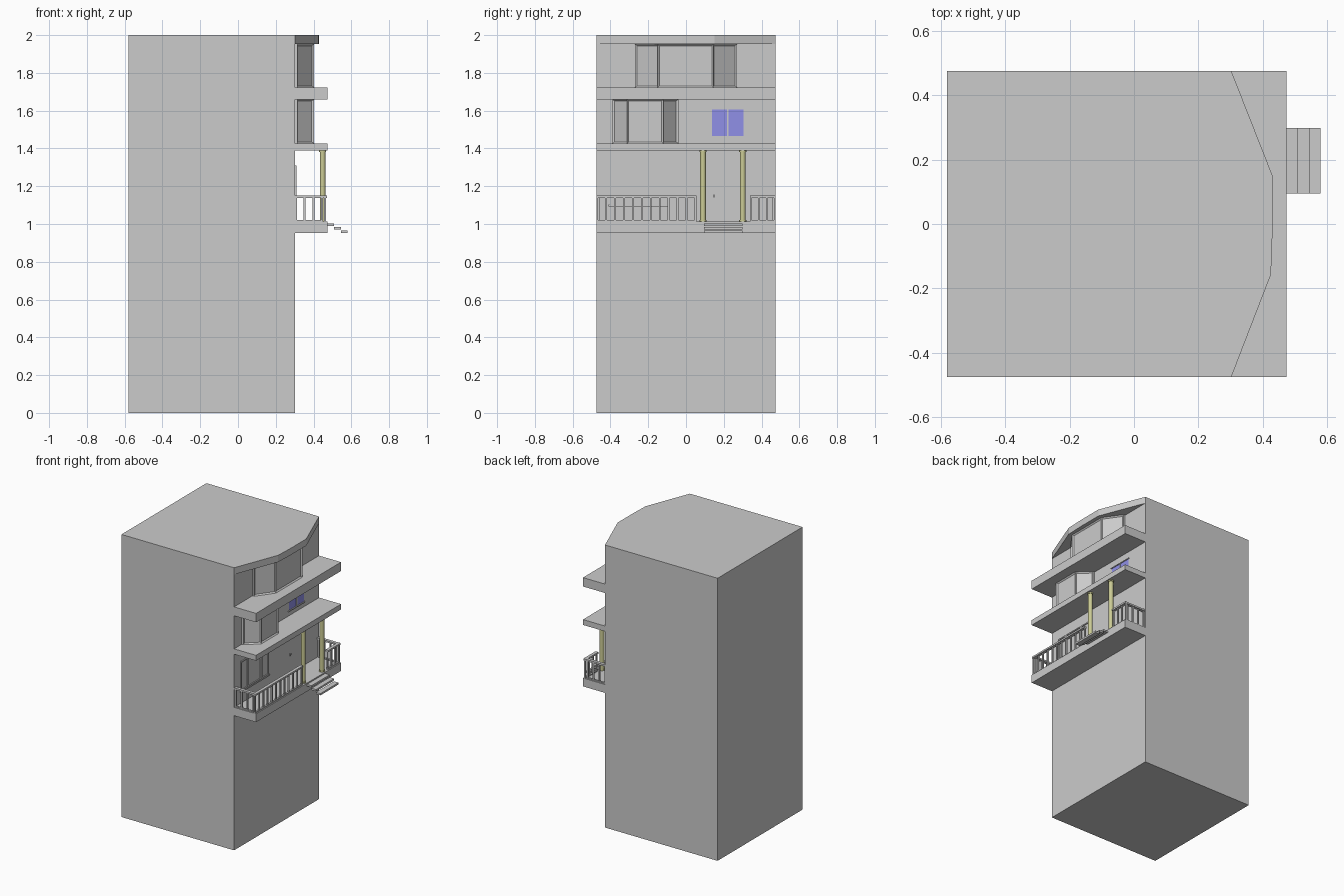
import bpy, bmesh
from mathutils import Matrix, Vector

if "Cube" in bpy.data.objects:
    bpy.data.objects.remove(bpy.data.objects["Cube"])


def material(name, color):
    m = bpy.data.materials.new(name)
    m.diffuse_color = color
    m.use_nodes = True
    m.node_tree.nodes["Principled BSDF"].inputs["Base Color"].default_value = m.diffuse_color
    return m


BLUE = material("blue_glass", (0.28, 0.28, 0.8, 1))
OLIVE = material("olive_paint", (0.6, 0.6, 0.3, 1))


def finish(name, bm, mat=None):
    bmesh.ops.recalc_face_normals(bm, faces=bm.faces)
    me = bpy.data.meshes.new(name)
    bm.to_mesh(me)
    bm.free()
    ob = bpy.data.objects.new(name, me)
    bpy.context.collection.objects.link(ob)
    if mat:
        me.materials.append(mat)
    return ob


def add_box(bm, x, y, z):
    size = Vector((x[1] - x[0], y[1] - y[0], z[1] - z[0]))
    mid = Vector((sum(x) / 2, sum(y) / 2, sum(z) / 2))
    bmesh.ops.create_cube(bm, size=1,
                          matrix=Matrix.Translation(mid) @ Matrix.Diagonal(size).to_4x4())


def boxes(name, items, mat=None):
    bm = bmesh.new()
    for it in items:
        add_box(bm, *it)
    return finish(name, bm, mat)


def prism(points, z0, z1):
    bm = bmesh.new()
    base = bm.faces.new([bm.verts.new((x, y, z0)) for x, y in points])
    up = bmesh.ops.extrude_face_region(bm, geom=[base])
    verts = [g for g in up["geom"] if isinstance(g, bmesh.types.BMVert)]
    bmesh.ops.translate(bm, vec=(0, 0, z1 - z0), verts=verts)
    bmesh.ops.recalc_face_normals(bm, faces=bm.faces)
    return bm


WALL, EDGE, HALF = 0.302, 0.474, 0.475

# Main block and floor slabs
boxes("building_block", [((-0.58, WALL), (-HALF, HALF), (0, 2))])
for name, z in (("porch_floor", (0.953, 1.012)), ("porch_roof", (1.388, 1.426)),
                ("upper_balcony", (1.66, 1.723))):
    boxes(name, [((WALL, EDGE), (-HALF, HALF), z)])

# Faceted roof overhang
finish("roof_overhang", prism([(WALL, -HALF), (0.425, -0.157), (0.43, -0.02),
                               (0.43, 0.15), (WALL, HALF)], 1.952, 2.0))


# Bay windows: angled body with recessed panes
def bay(name, ya, yb, yc, yd, z0, z1):
    bm = prism([(WALL, ya), (0.315, ya), (0.402, yb), (0.402, yc),
                (0.315, yd), (WALL, yd)], z0, z1)
    faces = [f for f in bm.faces if f.normal.x > 0.3]
    bmesh.ops.inset_individual(bm, faces=faces, thickness=0.012, depth=-0.008)
    finish(name, bm)


bay("top_bay_window", -0.27, -0.15, 0.145, 0.27, 1.723, 1.952)
bay("middle_bay_window", -0.39, -0.312, -0.12, -0.04, 1.426, 1.66)


# Flat frame on the wall
def frame(y0, y1, z0, z1, t=0.008, x1=0.309):
    x = (WALL, x1)
    return [(x, (y0, y0 + t), (z0, z1)), (x, (y1 - t, y1), (z0, z1)),
            (x, (y0 + t, y1 - t), (z0, z0 + t)), (x, (y0 + t, y1 - t), (z1 - t, z1))]


# Ground floor triple window
boxes("ground_window", frame(-0.405, -0.325, 1.1, 1.31) + frame(-0.325, -0.175, 1.1, 1.31)
      + frame(-0.175, -0.092, 1.1, 1.31)
      + [((WALL, 0.312), (-0.41, -0.087), (1.093, 1.102))])

# Blue window with sill, lintel and mullion
boxes("blue_panes", [((WALL, 0.304), (y, y + 0.079), (1.466, 1.605)) for y in (0.138, 0.225)], BLUE)
boxes("blue_window_trim", [((WALL, 0.308), (0.13, 0.312), (1.456, 1.464)),
                           ((WALL, 0.308), (0.13, 0.312), (1.606, 1.612)),
                           ((WALL, 0.307), (0.217, 0.225), (1.464, 1.606))])

# Door handle
boxes("door_handle", [((WALL, 0.31), (0.145, 0.15), (1.14, 1.156)),
                      ((WALL, 0.308), (0.16, 0.166), (1.144, 1.15))])

# Columns with small base and cap
for i, y in enumerate((0.09, 0.3)):
    bm = bmesh.new()
    for r, z0, z1 in ((0.015, 1.012, 1.388), (0.019, 1.012, 1.02), (0.019, 1.38, 1.388)):
        bmesh.ops.create_cone(bm, cap_ends=True, segments=20, radius1=r, radius2=r, depth=z1 - z0,
                              matrix=Matrix.Translation((0.448, y, (z0 + z1) / 2)))
    col = finish("porch_column_%d" % i, bm, OLIVE)
    bpy.context.view_layer.objects.active = col
    col.select_set(True)
    bpy.ops.object.shade_smooth_by_angle()
    col.select_set(False)

# Floating step treads
boxes("porch_steps", [((EDGE + 0.035 * i, EDGE + 0.035 * (i + 1)), (0.095, 0.298), (z, z + 0.013))
                      for i, z in enumerate((0.99, 0.972, 0.953))])


# Railing runs: front pieces along y, end pieces along x
def railing(name, start, end, count, along_y, fixed):
    w, p = 0.011, 0.005

    def bar(a, b, half, z):
        across = (fixed - half, fixed + half)
        return (across, (a, b), z) if along_y else ((a, b), across, z)
    items = [bar(start, end, w, (1.138, 1.15)), bar(start, end, 0.006, (1.012, 1.02))]
    for i in range(count):
        c = start + p + (end - start - 2 * p) * i / (count - 1)
        items.append(bar(c - p, c + p, p, (1.02, 1.138)))
    boxes(name, items)


railing("front_railing_long", -HALF, 0.055, 12, True, 0.461)
railing("front_railing_short", 0.338, HALF, 4, True, 0.461)
for side in (-1, 1):
    railing("end_railing", WALL, 0.45, 4, False, side * 0.463)
